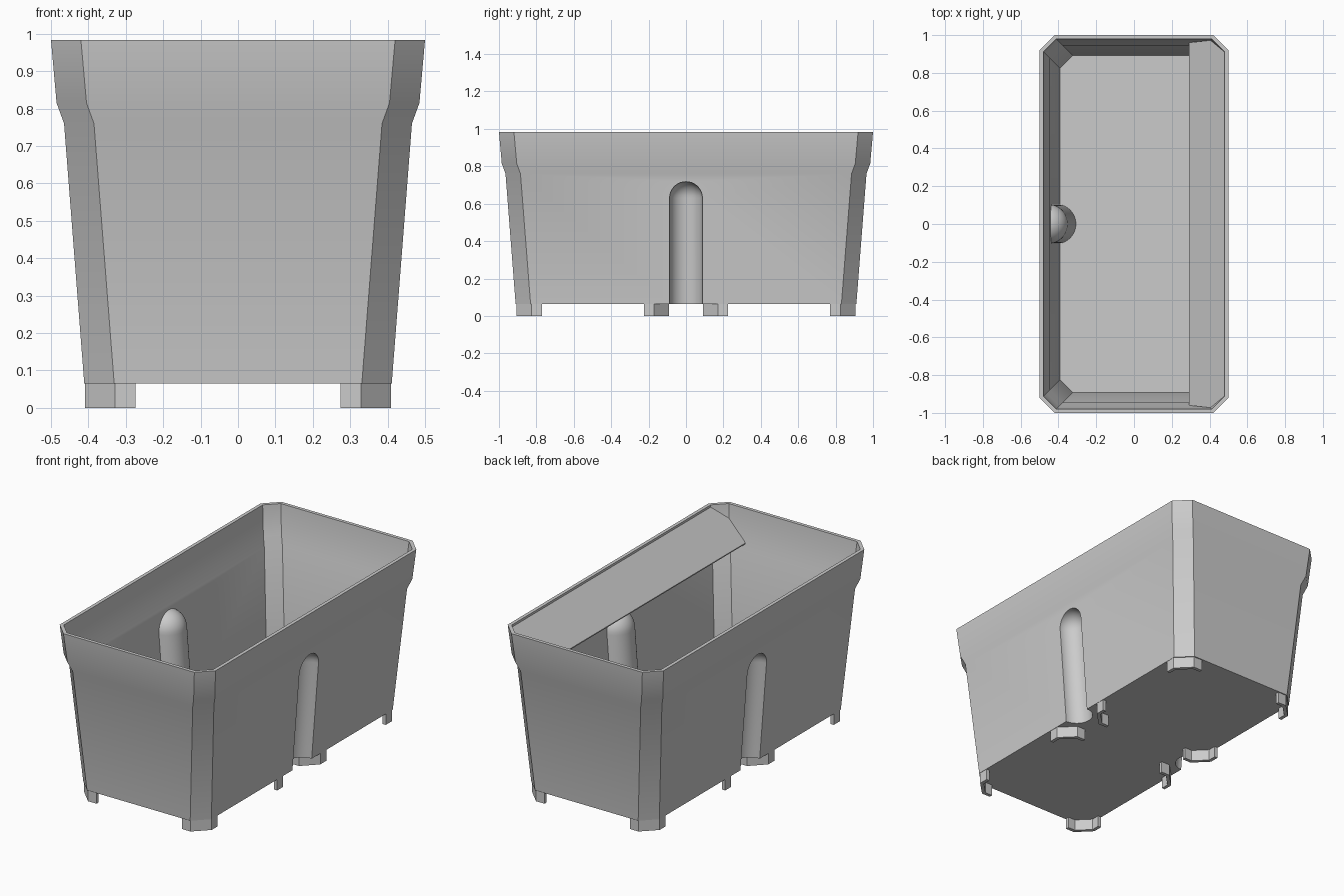
import bpy, bmesh, math
from mathutils import Vector, Matrix

cube = bpy.data.objects.get("Cube")
if cube:
    bpy.data.objects.remove(cube, do_unlink=True)

grey = bpy.data.materials.new("grey_plastic")
grey.use_nodes = True
grey.diffuse_color = (0.6, 0.6, 0.6, 1)
grey.node_tree.nodes["Principled BSDF"].inputs["Base Color"].default_value = (0.6, 0.6, 0.6, 1)

WALL = 0.02
FLOOR = 0.065
RIM = 0.984
CHAMFER = 0.08
INNER_CHAMFER = CHAMFER - WALL * (2 - math.sqrt(2))
# height and half width of the outer wall; half length is 0.5 more
PROFILE = [(FLOOR, 0.411), (0.76, 0.465), (0.815, 0.485), (RIM, 0.5)]


def make_object(name, bm):
    bmesh.ops.recalc_face_normals(bm, faces=bm.faces[:])
    mesh = bpy.data.meshes.new(name)
    bm.to_mesh(mesh)
    bm.free()
    mesh.materials.append(grey)
    obj = bpy.data.objects.new(name, mesh)
    bpy.context.collection.objects.link(obj)
    return obj


def loft(bm, rings):
    """Skin a stack of equal point rings and cap both ends."""
    rows = [[bm.verts.new(p) for p in ring] for ring in rings]
    for a, b in zip(rows, rows[1:]):
        for i in range(len(a)):
            j = (i + 1) % len(a)
            bm.faces.new((a[i], a[j], b[j], b[i]))
    bm.faces.new(rows[0][::-1])
    bm.faces.new(rows[-1])


def octagon(hx, hy, c, z):
    corner = [(hx, hy - c), (hx - c, hy)]
    pts = []
    for sx, sy in ((1, 1), (-1, 1), (-1, -1), (1, -1)):
        part = corner if sx * sy > 0 else corner[::-1]
        pts += [(x * sx, y * sy, z) for x, y in part]
    return pts


def tub(name, profile, inset, chamfer):
    bm = bmesh.new()
    loft(bm, [octagon(w - inset, w + 0.5 - inset, chamfer, z) for z, w in profile])
    return make_object(name, bm)


def capsule(name, side, radius):
    """Domed post whose axis leans along the outer wall."""
    rings = []
    lean = (PROFILE[1][1] - PROFILE[0][1]) / (PROFILE[1][0] - PROFILE[0][0])
    top = 0.63
    steps = [(-0.1, 1.0)]
    for k in range(10):
        a = math.radians(88) * k / 9
        steps.append((top + radius * math.sin(a), math.cos(a)))
    for z, scale in steps:
        cx = side * (PROFILE[0][1] + lean * (min(z, top) - FLOOR))
        ring = []
        for i in range(48):
            t = math.tau * i / 48
            ring.append((cx + radius * scale * math.cos(t), radius * scale * math.sin(t), z))
        rings.append(ring)
    bm = bmesh.new()
    loft(bm, rings)
    return make_object(name, bm)


def subtract(target, cutter):
    mod = target.modifiers.new("cut", "BOOLEAN")
    mod.operation = "DIFFERENCE"
    mod.solver = "EXACT"
    mod.object = cutter
    bpy.ops.object.select_all(action="DESELECT")
    bpy.context.view_layer.objects.active = target
    target.select_set(True)
    bpy.ops.object.modifier_apply(modifier=mod.name)
    bpy.data.objects.remove(cutter, do_unlink=True)


# Tub: outer block minus a cavity that leaves room for the two posts
body = tub("planter_body", PROFILE, 0, CHAMFER)
inner = [(FLOOR + WALL, 0.4125)] + PROFILE[1:] + [(RIM + 0.1, 0.509)]
cavity = tub("cavity_cutter", inner, WALL, INNER_CHAMFER)
for side in (-1, 1):
    subtract(cavity, capsule("post_cutter", side, 0.105))
subtract(body, cavity)
# Outer grooves up the middle of both long sides
for side in (-1, 1):
    subtract(body, capsule("groove_cutter", side, 0.088))

# Feet: thin corner strips of two octagonal skirts
HX, HY, CY = 0.409, 0.4075, 0.4975
REACH = 0.135
edge = CHAMFER + WALL - (CHAMFER - INNER_CHAMFER) + 0.0
foot_outline = [
    (HX - REACH, HY), (HX - CHAMFER, HY), (HX, HY - CHAMFER), (HX, HY - REACH),
    (HX - WALL, HY - REACH), (HX - WALL, HY - edge), (HX - edge, HY - WALL), (HX - REACH, HY - WALL),
]
bm = bmesh.new()
for half in (-1, 1):
    for sx in (-1, 1):
        for sy in (-1, 1):
            loft(bm, [[(x * sx, half * CY + y * sy, z) for x, y in foot_outline]
                      for z in (0, FLOOR + 0.001)])
feet = make_object("feet", bm)

# Sloping flap under the rim of the left side
outline = [(0.479, -0.91), (0.479, 0.91), (0.41, 0.973), (0.29, 0.96), (0.29, -0.96), (0.41, -0.973)]
bm = bmesh.new()
loft(bm, [[(x, y, 0.972 - (0.479 - x) * 0.93 + dz) for x, y in outline] for dz in (-0.006, 0)])
flap = make_object("inner_flap", bm)

bpy.ops.object.select_all(action="DESELECT")
for obj in (body, feet, flap):
    obj.select_set(True)
bpy.context.view_layer.objects.active = body
bpy.ops.object.shade_smooth_by_angle(angle=math.radians(30))
